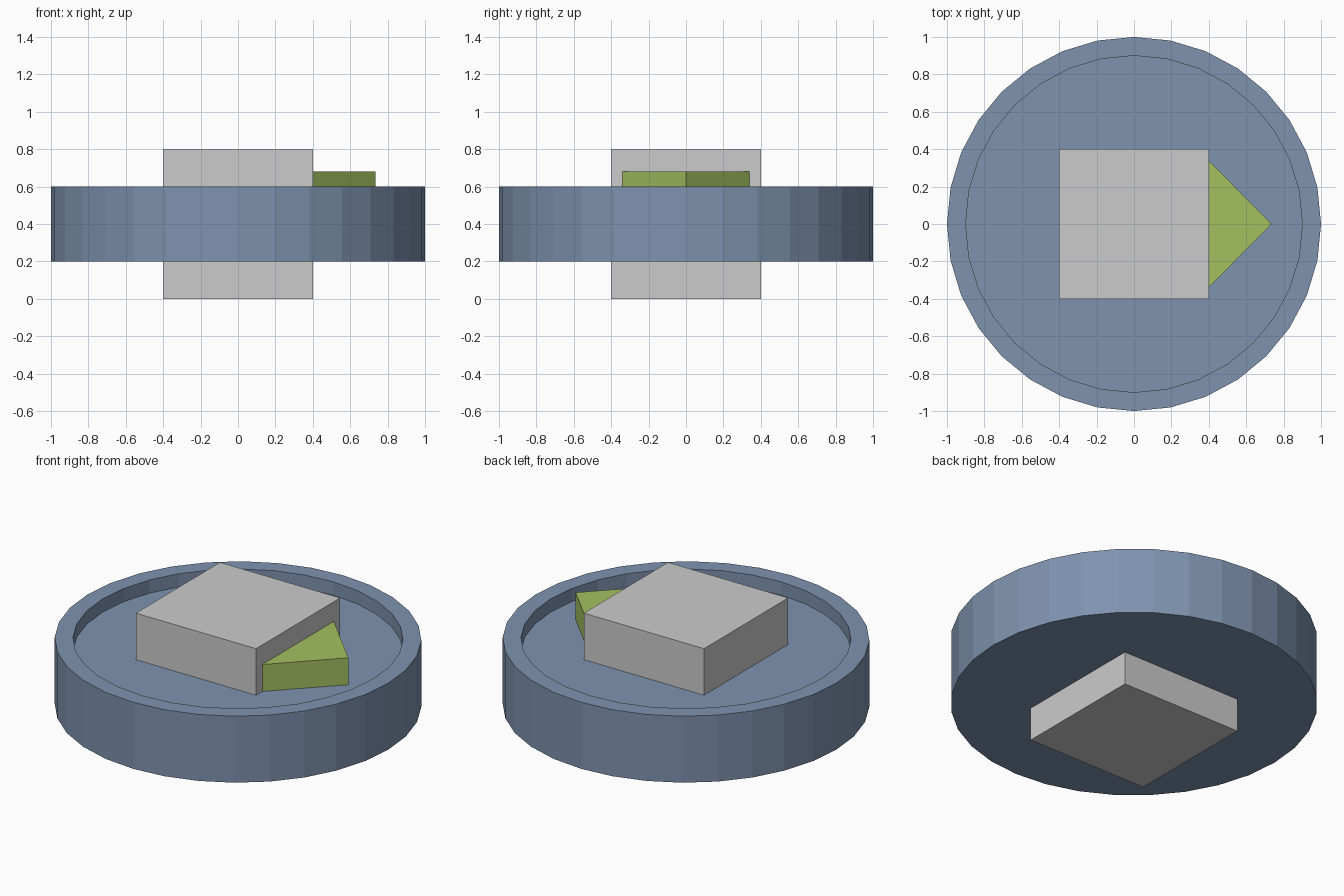
import bpy, bmesh
from math import cos, sin, pi

if "Cube" in bpy.data.objects:
    bpy.data.objects.remove(bpy.data.objects["Cube"])


def material(name, rgb):
    m = bpy.data.materials.new(name)
    m.diffuse_color = (*rgb, 1)
    m.use_nodes = True
    m.node_tree.nodes["Principled BSDF"].inputs["Base Color"].default_value = m.diffuse_color
    return m


def prism(name, outline, z0, z1, mat=None, recess=None):
    """Extrude an outline from z0 to z1; recess = (inner scale, floor z)."""
    bm = bmesh.new()
    loops = [(1, z0), (1, z1)] + ([(recess[0], z1), recess] if recess else [])
    rings = [[bm.verts.new((x * s, y * s, z)) for x, y in outline] for s, z in loops]
    n = len(outline)
    for a, b in zip(rings, rings[1:]):
        for i in range(n):
            j = (i + 1) % n
            bm.faces.new((a[i], a[j], b[j], b[i]))
    bm.faces.new(rings[0][::-1])
    bm.faces.new(rings[-1])
    bmesh.ops.recalc_face_normals(bm, faces=bm.faces)
    me = bpy.data.meshes.new(name)
    bm.to_mesh(me)
    bm.free()
    ob = bpy.data.objects.new(name, me)
    bpy.context.collection.objects.link(ob)
    if mat:
        me.materials.append(mat)
    return ob


blue = material("blue", (0.21, 0.29, 0.43))
green = material("green", (0.37, 0.53, 0.12))

# Round dish with a shallow recess in its top
circle = [(cos(2 * pi * i / 32), sin(2 * pi * i / 32)) for i in range(32)]
prism("dish", circle, 0.2, 0.6, blue, (0.9, 0.52))

# Central block passing through the dish
prism("core_block", [(-.4, -.4), (.4, -.4), (.4, .4), (-.4, .4)], 0, 0.8)

# Pointer wedge on the right side of the block
prism("pointer", [(.4, -.34), (.735, 0), (.4, .34)], 0.52, 0.682, green)
